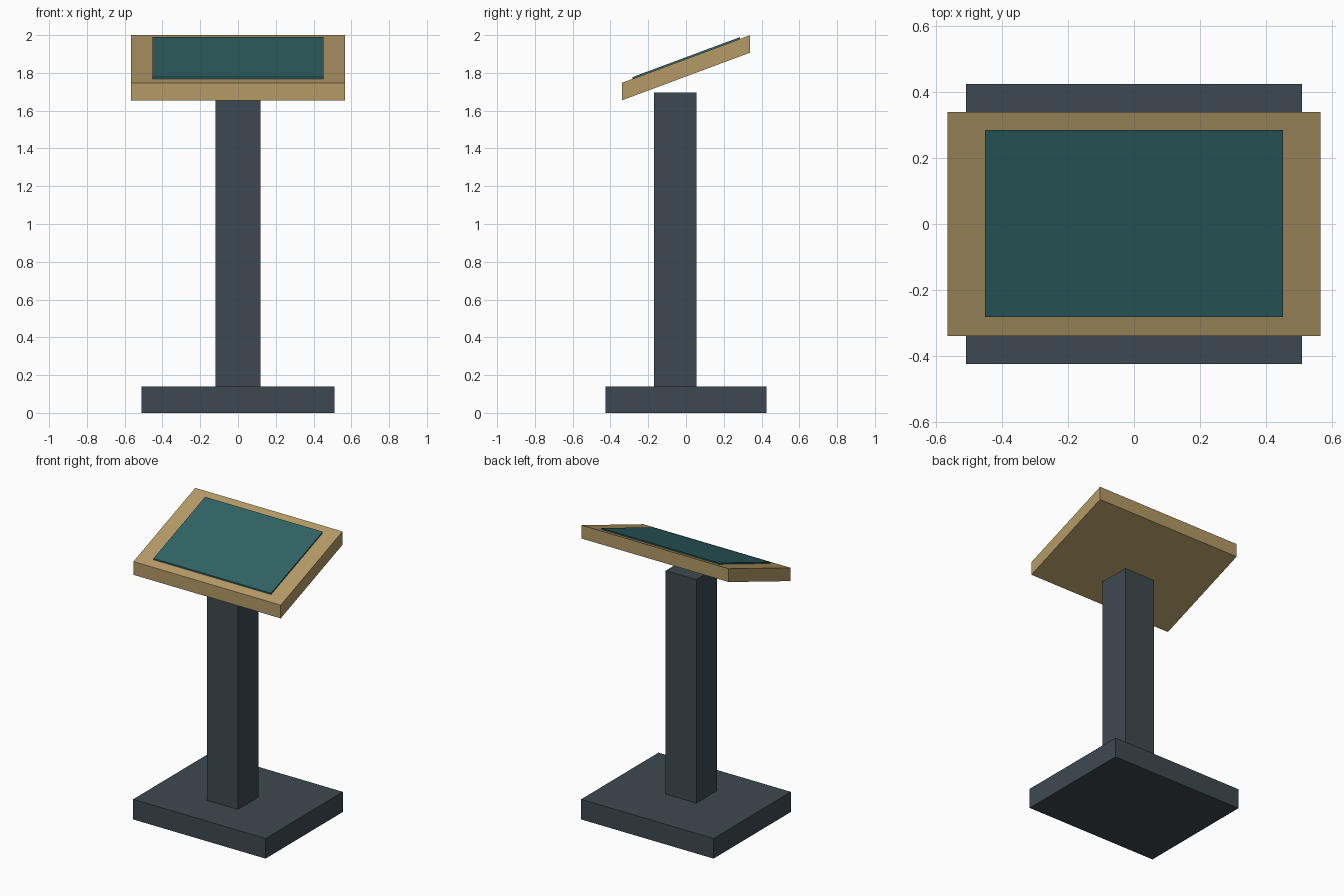
import bpy
import bmesh

if "Cube" in bpy.data.objects:
    bpy.data.objects.remove(bpy.data.objects["Cube"])


def linear(c):
    c /= 255
    return c / 12.92 if c <= 0.04045 else ((c + 0.055) / 1.055) ** 2.4


def material(name, rgb):
    m = bpy.data.materials.new(name)
    m.diffuse_color = (*[linear(c) for c in rgb], 1)
    m.use_nodes = True
    m.node_tree.nodes["Principled BSDF"].inputs["Base Color"].default_value = m.diffuse_color
    return m


def block(name, x, y, z, mat, slope=0.0):
    """Box from ranges; slope raises z along y so the ends stay vertical."""
    bm = bmesh.new()
    bmesh.ops.create_cube(bm, size=1)
    for v in bm.verts:
        px, py, pz = (r[0] if c < 0 else r[1] for c, r in zip(v.co, (x, y, z)))
        v.co = (px, py, pz + slope * py)
    mesh = bpy.data.meshes.new(name)
    bm.to_mesh(mesh)
    bm.free()
    mesh.materials.append(mat)
    obj = bpy.data.objects.new(name, mesh)
    bpy.context.collection.objects.link(obj)
    return obj


slate = material("dark slate", (61, 73, 80))
tan = material("tan wood", (181, 155, 103))
teal = material("deep teal", (48, 99, 102))

SLOPE = 0.372

# Floor plate and upright
block("base_plate", (-0.51, 0.51), (-0.425, 0.425), (0, 0.14), slate)
block("post", (-0.118, 0.118), (-0.17, 0.055), (0.14, 1.695), slate)

# Slanted board with a thin panel lying on it
block("slanted_board", (-0.567, 0.567), (-0.34, 0.34), (1.781, 1.8735), tan, SLOPE)
block("display_panel", (-0.453, 0.453), (-0.283, 0.285), (1.8735, 1.883), teal, SLOPE)
